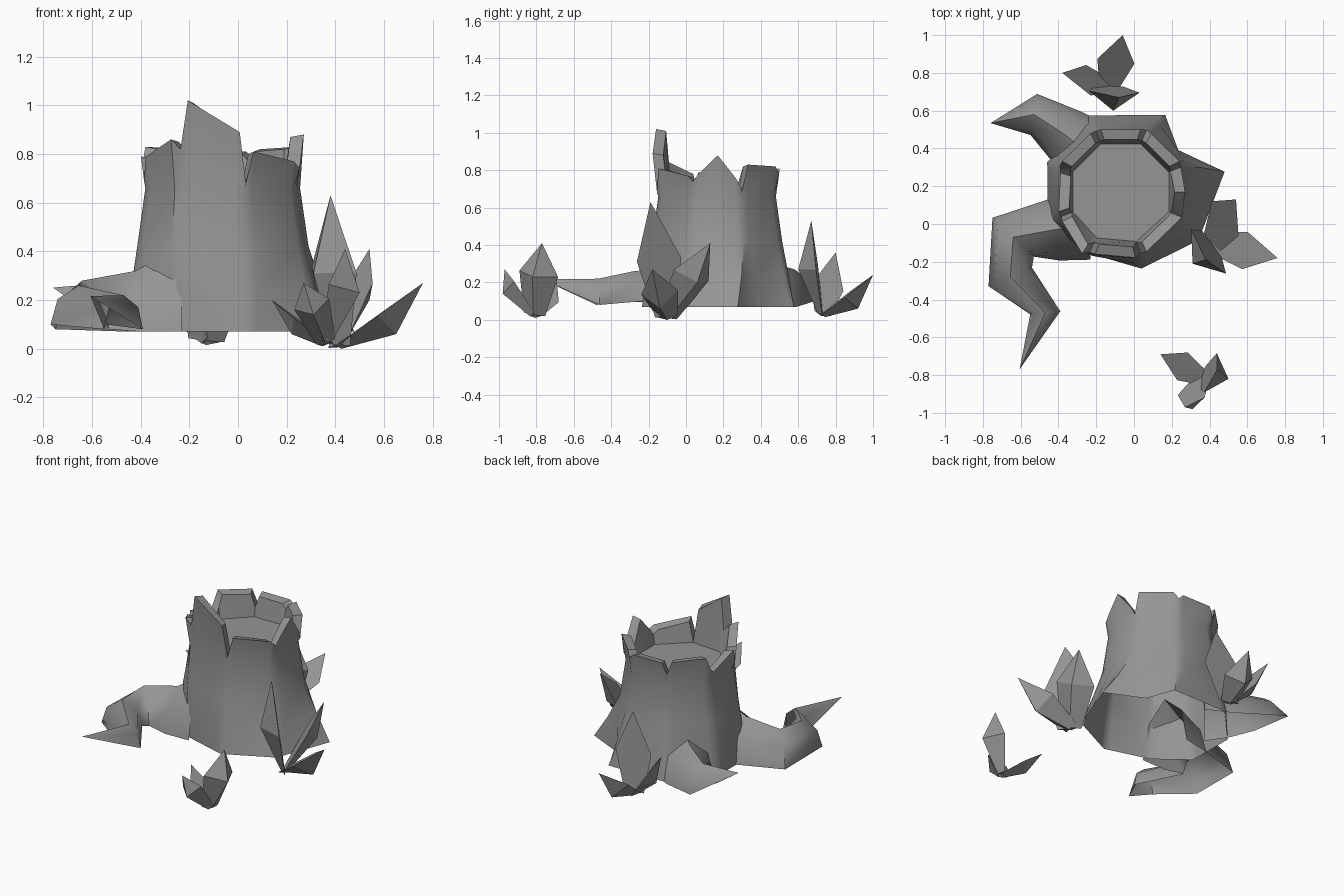
import bpy, bmesh
from math import cos, sin, radians
from mathutils import Vector

cube = bpy.data.objects.get("Cube")
if cube:
    bpy.data.objects.remove(cube)

grey = bpy.data.materials.new("weathered_grey")
grey.use_nodes = True
COLOUR = (0.3, 0.3, 0.3, 1)
grey.diffuse_color = COLOUR
grey.node_tree.nodes["Principled BSDF"].inputs["Base Color"].default_value = COLOUR


def finish(name, bm, smooth=None):
    bmesh.ops.recalc_face_normals(bm, faces=bm.faces)
    mesh = bpy.data.meshes.new(name)
    bm.to_mesh(mesh)
    bm.free()
    mesh.materials.append(grey)
    ob = bpy.data.objects.new(name, mesh)
    bpy.context.collection.objects.link(ob)
    if smooth:
        bpy.ops.object.select_all(action='DESELECT')
        ob.select_set(True)
        bpy.context.view_layer.objects.active = ob
        bpy.ops.object.shade_smooth_by_angle(angle=radians(smooth))


def bridge(bm, low, high, closed=True):
    n = len(low)
    for i in range(n if closed else n - 1):
        j = (i + 1) % n
        bm.faces.new((low[i], low[j], high[j], high[i]))


# Stump: eight jagged bark planks around a sunken floor, flaring to the ground
CENTRE = Vector((-0.07, 0.17, 0))
GROUND, FLOOR, NECK = 0.07, 0.67, 0.315
foot = [(11, .56), (60, .47), (113, .44), (158, .42),
        (203, .42), (240, .37), (285, .42), (328, .485)]
SPUR_BACK = (32, .37)
notch = [.69, .78, .74, .75, .69, .82, .68, .74]
plank = [(.83, .82), (.81, .81), (.82, .83), (.72, .79),
         (.79, .86), (1.02, .89), (.81, .77), (.78, .88, .75)]


def polar(angle, r, z):
    a = radians(angle)
    return CENTRE + Vector((r * cos(a), r * sin(a), z))


def foot_point(k, t):
    a = SPUR_BACK if k == 0 and t > 0 else foot[k]
    return polar(*a, GROUND).lerp(polar(*foot[(k + 1) % 8], GROUND), t)


def corner(k):
    return 22.5 + 45 * k - (5 if k % 8 in (5, 6) else 0)


def round_point(k, t, r, z):
    return polar(corner(k) * (1 - t) + corner(k + 1) * t, r, z)


def flat_point(k, t, r, z):
    return polar(corner(k), r, z).lerp(polar(corner(k + 1), r, z), t)


columns = []
for k in range(8):
    columns.append((k, 0, notch[k], 0))
    last = len(plank[k]) - 1
    for i, top in enumerate(plank[k]):
        columns.append((k, .12 + .76 * i / last, top, .03 if k == 4 and i else 0))

bm = bmesh.new()
rings = [[] for _ in range(7)]
for k, t, top, flap in columns:
    ground = foot_point(k, t)
    flare = ground.lerp(round_point(k, t, NECK + .06, GROUND), .55)
    flare.z = .23
    lean = NECK + flap + .01 + (min(top, .88) - .64) * .14
    points = (ground, flare,
              round_point(k, t, NECK + .045 + flap / 2, .42),
              round_point(k, t, NECK + .01 + flap, .66),
              flat_point(k, t, lean + .01, top),
              flat_point(k, t, lean - .05, top - .01),
              flat_point(k, t, .275, FLOOR))
    for ring, p in zip(rings, points):
        ring.append(bm.verts.new(p))
for low, high in zip(rings, rings[1:]):
    bridge(bm, low, high)
bm.faces.new(rings[-1])
finish("stump", bm, 42)


# Roots: hollow tapered ridges along a bent path of (x, y, half width, base, top)
SECTION = [(-1, 0), (-.75, .65), (0, 1), (.75, .65), (1, 0)]


def root(name, path):
    bm = bmesh.new()
    rings = []
    for i, (x, y, w, base, top) in enumerate(path):
        a, b = path[max(i - 1, 0)], path[min(i + 1, len(path) - 1)]
        along = Vector((b[0] - a[0], b[1] - a[1], 0)).normalized()
        side = Vector((-along.y, along.x, 0))
        rings.append([bm.verts.new(Vector((x, y, base + (top - base) * v)) + side * w * u)
                      for u, v in SECTION])
    for low, high in zip(rings, rings[1:]):
        bridge(bm, low, high, closed=False)
    bmesh.ops.remove_doubles(bm, verts=bm.verts, dist=.004)
    finish(name, bm, 60)


root("front_root", [(-.25, -.01, .18, .07, .42), (-.42, -.03, .165, .07, .32),
                    (-.64, -.07, .15, .08, .28), (-.655, -.28, .125, .1, .26),
                    (-.47, -.47, .08, .08, .22), (-.605, -.77, .001, .215, .217)])
root("back_root", [(-.24, .37, .19, .07, .34), (-.36, .47, .15, .07, .30),
                   (-.53, .58, .11, .1, .27), (-.76, .535, .001, .25, .252)])


# Plants: pointed leaves, flat on the inner side and ridged on the outer
def leaf(name, base, ridge, tip, width):
    base, ridge, tip = Vector(base), Vector(ridge), Vector(tip)
    axis = (tip - base).normalized()
    middle = base + axis * axis.dot(ridge - base)
    out = (ridge - middle).normalized()
    side = axis.cross(out) * width
    bm = bmesh.new()
    keel, crest, point = [bm.verts.new(p) for p in (base + out * .025, ridge, tip)]
    heels = [bm.verts.new(base + side * s * .55) for s in (-1, 1)]
    edges = [bm.verts.new(middle + side * s) for s in (-1, 1)]
    for heel, edge in zip(heels, edges):
        bm.faces.new((keel, crest, edge, heel))
        bm.faces.new((crest, point, edge))
    bm.faces.new((heels[0], heels[1], edges[1], point, edges[0]))
    bm.faces.new((heels[0], keel, heels[1]))
    finish(name, bm)


plants = {
    "side_plant": ((.41, -.1, .02), [((.31, -.21, .31), (.38, -.19, .63), .15),
                                     ((.54, .06, .2), (.54, .13, .41), .12),
                                     ((.65, -.14, .06), (.76, -.18, .27), .1)]),
    "back_plant": ((-.13, .73, .035), [((-.11, .6, .27), (-.08, .67, .53), .135),
                                       ((-.1, .92, .06), (-.06, 1, .24), .1),
                                       ((-.3, .74, .14), (-.38, .8, .36), .085)]),
    "front_plant": ((.36, -.81, .03), [((.5, -.82, .23), (.44, -.77, .41), .11),
                                       ((.22, -.75, .06), (.14, -.69, .2), .08),
                                       ((.31, -.98, .14), (.27, -.97, .27), .075)]),
}
for plant, (base, leaves) in plants.items():
    for i, spec in enumerate(leaves, 1):
        leaf(f"{plant}_leaf_{i}", base, *spec)
